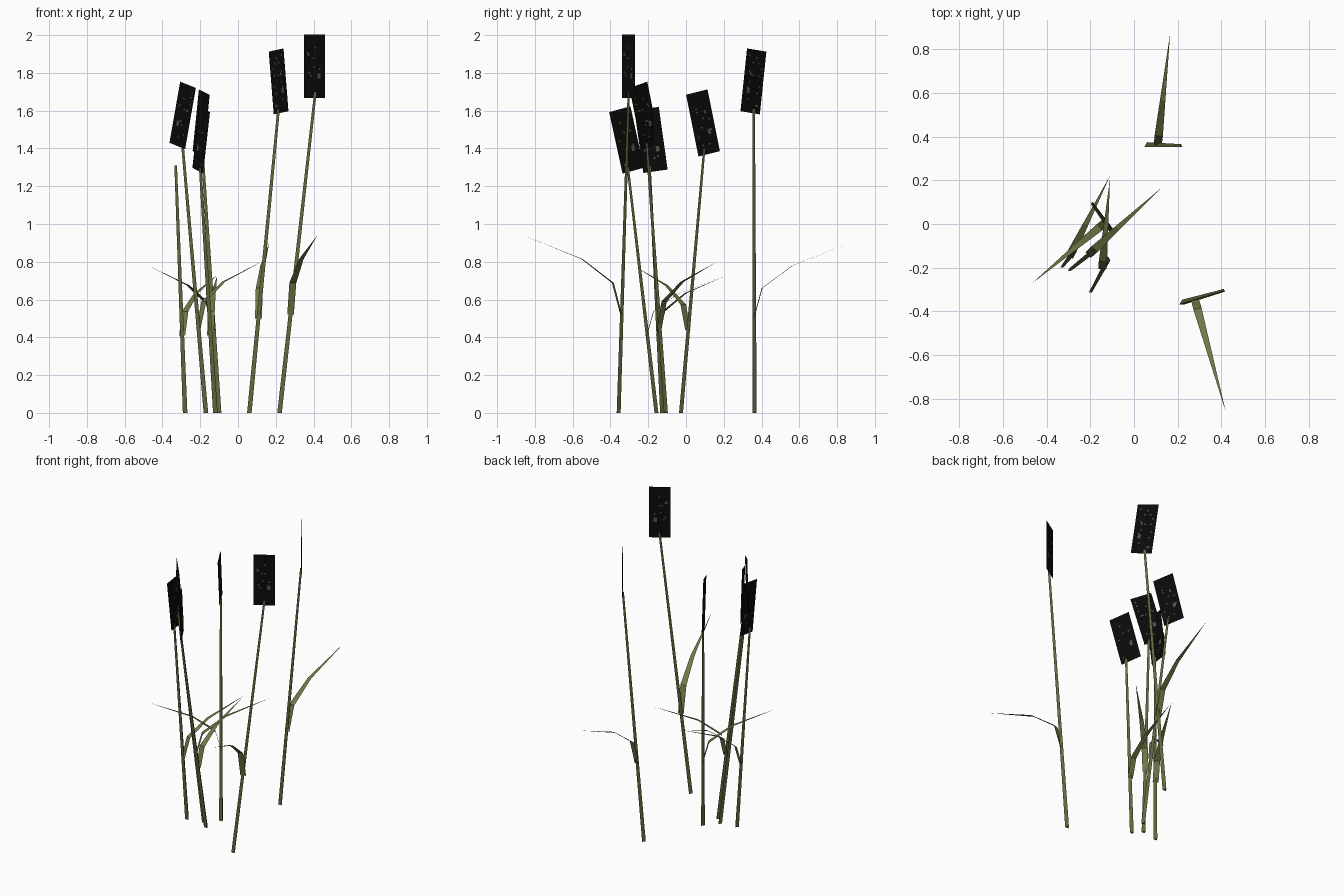
import bpy, bmesh, math, random
from mathutils import Vector

if "Cube" in bpy.data.objects:
    bpy.data.objects.remove(bpy.data.objects["Cube"])

random.seed(4)


def material(name, rgb):
    m = bpy.data.materials.new(name)
    m.diffuse_color = (*rgb, 1)
    m.use_nodes = True
    m.node_tree.nodes["Principled BSDF"].inputs["Base Color"].default_value = m.diffuse_color
    return m


STEM = material("olive stem", (0.125, 0.132, 0.046))
LEAF = material("olive leaf", (0.160, 0.185, 0.060))
BLACK = material("black seed head", (0.003, 0.003, 0.003))
FLECK = material("brown fleck", (0.095, 0.080, 0.050))


def finish(bm, name, mats):
    mesh = bpy.data.meshes.new(name)
    bm.to_mesh(mesh)
    bm.free()
    for m in mats:
        mesh.materials.append(m)
    obj = bpy.data.objects.new(name, mesh)
    bpy.context.collection.objects.link(obj)
    return obj


def stem(name, base, top, r0=0.014, r1=0.008):
    """Tapered three-sided stalk with level ends."""
    bm = bmesh.new()
    rings = []
    for p, r in ((base, r0), (top, r1)):
        rings.append([bm.verts.new((p[0] + r * math.cos(a), p[1] + r * math.sin(a), p[2]))
                      for a in (math.radians(-150 + 120 * i) for i in range(3))])
    lo, hi = rings
    for i in range(3):
        j = (i + 1) % 3
        bm.faces.new((lo[i], lo[j], hi[j], hi[i]))
    bm.faces.new(lo[::-1])
    bm.faces.new(hi)
    finish(bm, name, [STEM])


def leaf(name, base, tip):
    """Flat blade that rises steeply, then arches out to a point."""
    base, tip = Vector(base), Vector(tip)
    span = tip - base
    side = Vector((-span.y, span.x, 0)).normalized()
    bm = bmesh.new()
    rows = []
    for out, up, width in ((0, 0, 0.036), (0.085, 0.4, 0.038), (0.4, 0.7, 0.025)):
        p = base + Vector((span.x * out, span.y * out, span.z * up))
        rows.append([bm.verts.new(p - side * width / 2), bm.verts.new(p + side * width / 2)])
    for a, b in zip(rows, rows[1:]):
        bm.faces.new((a[0], a[1], b[1], b[0]))
    bm.faces.new((rows[-1][0], rows[-1][1], bm.verts.new(tip)))
    finish(bm, name, [LEAF])


def seed_head(name, centre, direction, tilt, w=0.13, h=0.335, nx=14, nz=36):
    """Upright card, leaned within its own plane, with sparse flecks."""
    d = Vector((*direction, 0)).normalized()
    z = Vector((0, 0, 1))
    across = d * math.cos(tilt) + z * math.sin(tilt)
    up = z * math.cos(tilt) - d * math.sin(tilt)
    bm = bmesh.new()
    grid = [[bm.verts.new(Vector(centre) + across * w * (i / nx - 0.5) + up * h * (k / nz - 0.5))
             for i in range(nx + 1)] for k in range(nz + 1)]
    for k in range(nz):
        for i in range(nx):
            f = bm.faces.new((grid[k][i], grid[k][i + 1], grid[k + 1][i + 1], grid[k + 1][i]))
            patch = math.hypot(i - 9.5, (k - 12) * 0.8) < 1.5
            inner = 1 < i < nx - 2 and 3 < k < nz - 3
            f.material_index = int(patch or (inner and random.random() < 0.04))
    finish(bm, name, [BLACK, FLECK])


# stem base, stem top, leaf height, leaf tip, head centre, head direction, head tilt
plants = [
    ((0.22, -0.36), (0.41, -0.305, 1.70), 0.52, (0.42, -0.86, 0.94),
     (0.405, -0.305, 1.835), (0.11, 0.07), 0.0),
    ((0.06, 0.36), (0.215, 0.357, 1.61), 0.50, (0.165, 0.87, 0.90),
     (0.215, 0.357, 1.755), (0.08, -0.105), 0.13),
    ((-0.17, -0.11), (-0.295, -0.21, 1.43), 0.45, (0.125, 0.165, 0.80),
     (-0.293, -0.22, 1.575), (-0.66, 0.75), 0.26),
    ((-0.10, -0.03), (-0.19, 0.095, 1.40), 0.44, (-0.465, -0.27, 0.775),
     (-0.195, 0.09, 1.535), (-0.45, 0.89), 0.22),
    ((-0.28, -0.13), (-0.33, -0.195, 1.31), 0.41, (-0.11, 0.22, 0.73),
     (-0.33, -0.185, 1.445), (0.0, 1.0), 0.14),
    ((-0.12, -0.16), (-0.20, -0.31, 1.30), 0.41, (-0.11, 0.205, 0.725),
     (-0.195, -0.315, 1.445), (-0.45, 0.89), 0.24),
]

for n, (base, top, lz, tip, centre, direction, tilt) in enumerate(plants, 1):
    foot = Vector((*base, 0))
    stem(f"stem_{n}", foot, top)
    leaf(f"leaf_{n}", foot.lerp(Vector(top), lz / top[2]), tip)
    seed_head(f"seed_head_{n}", centre, direction, tilt)
